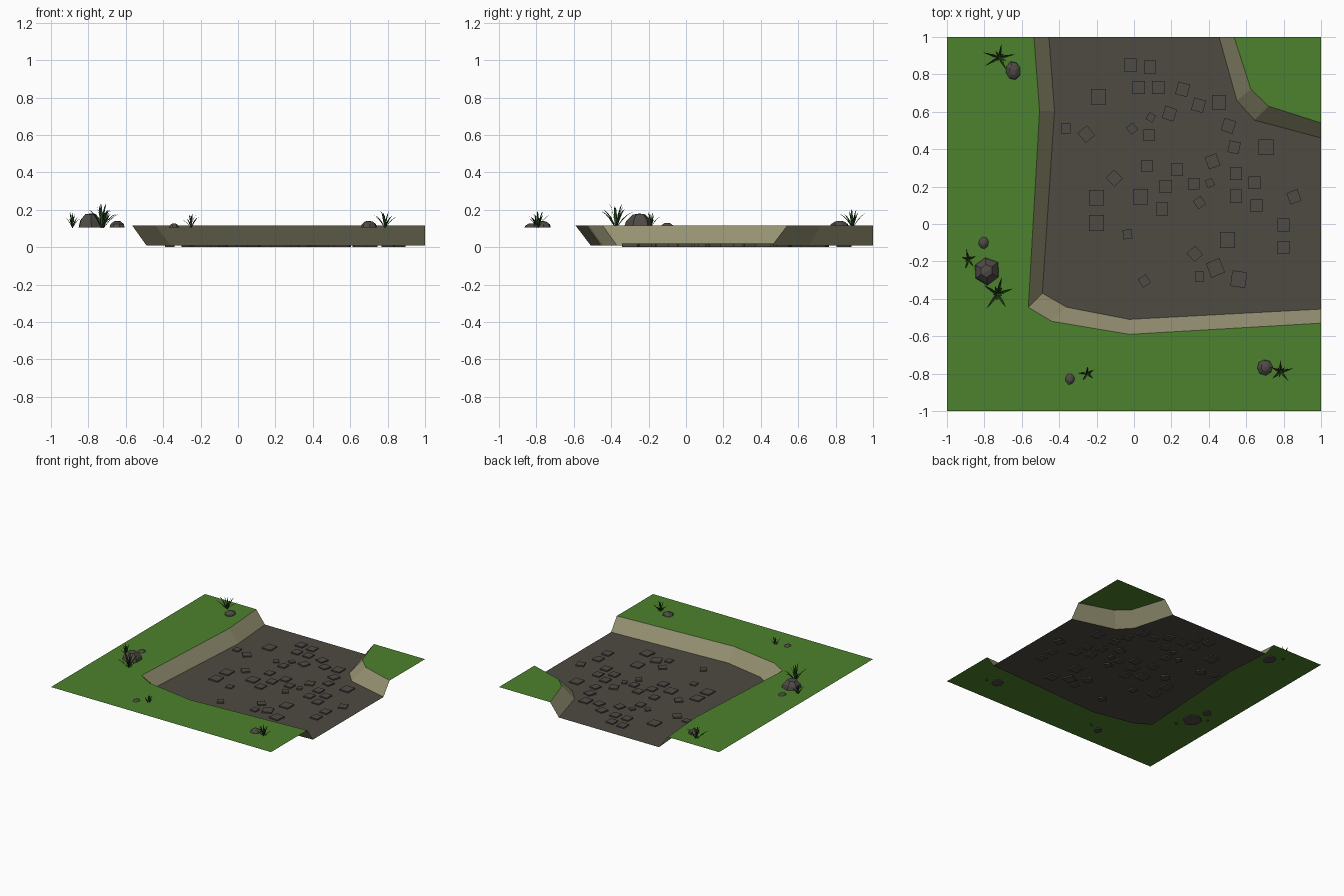
import bpy, bmesh, math, random
from mathutils import Matrix, Vector

if "Cube" in bpy.data.objects:
    bpy.data.objects.remove(bpy.data.objects["Cube"])

random.seed(4)
TOP, FLOOR, BASE = 0.115, 0.01, 0.105


def material(name, r, g, b):
    m = bpy.data.materials.new(name)
    m.diffuse_color = (r, g, b, 1)
    m.use_nodes = True
    m.node_tree.nodes["Principled BSDF"].inputs["Base Color"].default_value = m.diffuse_color
    return m


GRASS = material("grass", 0.073, 0.223, 0.026)
BANK = material("bank_earth", 0.30, 0.285, 0.17)
DIRT = material("dirt", 0.076, 0.069, 0.055)
STONE = material("stone", 0.078, 0.070, 0.061)
LEAF = material("leaf", 0.025, 0.08, 0.015)


def finish(name, bm, mat):
    me = bpy.data.meshes.new(name)
    bm.to_mesh(me)
    bm.free()
    me.materials.append(mat)
    ob = bpy.data.objects.new(name, me)
    bpy.context.collection.objects.link(ob)
    return ob


def sheet(name, polygons, mat):
    # open surface whose faces all look upward
    bm = bmesh.new()
    for poly in polygons:
        f = bm.faces.new([bm.verts.new(p) for p in poly])
        f.normal_update()
        if f.normal.z < 0:
            f.normal_flip()
    bmesh.ops.remove_doubles(bm, verts=bm.verts, dist=0.0005)
    return finish(name, bm, mat)


def at(points, z):
    return [(x, y, z) for x, y in points]


def bank(name, upper, lower):
    u, l = at(upper, TOP), at(lower, FLOOR)
    quads = [(u[i], u[i + 1], l[i + 1], l[i]) for i in range(len(u) - 1)]
    sheet(name, quads, BANK)


# Terrain outlines: upper and lower edge of each bank
main_up = [(-.535, 1), (-.505, .605), (-.565, -.445), (-.44, -.52), (-.025, -.59), (1, -.53)]
main_low = [(-.455, 1), (-.425, .605), (-.49, -.37), (-.36, -.445), (-.025, -.51), (1, -.455)]
corner_up = [(.535, 1), (.625, .72), (.72, .63), (1, .54)]
corner_low = [(.455, 1), (.55, .66), (.645, .555), (1, .46)]

sheet("main_grass", [at(main_up + [(1, -1), (-1, -1), (-1, 1)], TOP)], GRASS)
sheet("corner_grass", [at(corner_up + [(1, 1)], TOP)], GRASS)
bank("main_bank", main_up, main_low)
bank("corner_bank", corner_up, corner_low)
sheet("path_floor", [at(main_low + corner_low[::-1], FLOOR)], DIRT)

# Paving stones: straight ones (x, y, size) and turned ones (x, y, size, degrees)
straight = [
    (-.02, .85, .065), (.085, .84, .065), (.025, .73, .065), (.13, .73, .065),
    (-.19, .68, .08), (.455, .65, .075), (.08, .475, .06), (-.365, .51, .05),
    (.705, .41, .08), (.07, .31, .06), (.23, .29, .065), (.545, .27, .065),
    (.17, .2, .065), (.32, .215, .06), (.645, .22, .065), (-.2, .14, .08),
    (.035, .145, .08), (.15, .08, .065), (.545, .15, .065), (.655, .1, .065),
    (-.2, .005, .08), (.8, -.005, .065), (.8, -.125, .065), (.5, -.085, .08),
    (.35, -.28, .05)]
turned = [
    (.26, .72, .065, -15), (.345, .635, .065, -15), (.19, .59, .065, -18),
    (.09, .57, .04, -28), (-.01, .51, .045, 38), (-.255, .48, .065, 40),
    (.505, .525, .065, -18), (.535, .41, .06, -12), (.42, .335, .065, 20),
    (-.105, .245, .062, 45), (.405, .22, .04, 25), (.35, .115, .05, 35),
    (.855, .145, .062, 20), (-.035, -.055, .048, 6), (.325, -.16, .06, 42),
    (.435, -.235, .078, 22), (.56, -.295, .08, -8), (.055, -.305, .05, 33)]

bm = bmesh.new()
for x, y, s, a in [(*t, 0) for t in straight] + turned:
    m = (Matrix.Translation((x, y, 0.01)) @ Matrix.Rotation(math.radians(a), 4, 'Z')
         @ Matrix.Diagonal((s, s * 1.05, 0.02, 1)))
    bmesh.ops.create_cube(bm, size=1, matrix=m)
finish("paving_stones", bm, STONE)


# Rocks: faceted flat-bottomed domes
def rock(name, x, y, rx, ry, h, sides, turn):
    bm = bmesh.new()
    rings = []
    wobble = [random.uniform(.9, 1.06) for _ in range(sides)]
    for r, z in ((1, 0), (.86, .5), (.45, .92)):
        ring = []
        for i in range(sides):
            a = math.tau * i / sides + turn
            k = r * wobble[i]
            ring.append(bm.verts.new((x + rx * k * math.cos(a), y + ry * k * math.sin(a),
                                      BASE + h * z * random.uniform(.92, 1.05))))
        rings.append(ring)
    tip = bm.verts.new((x + rx * .1, y, BASE + h))
    for lo, hi in zip(rings, rings[1:]):
        for i in range(sides):
            j = (i + 1) % sides
            bm.faces.new((lo[i], lo[j], hi[j], hi[i]))
    for i in range(sides):
        bm.faces.new((rings[-1][i], rings[-1][(i + 1) % sides], tip))
    bm.faces.new(rings[0][::-1])
    finish(name, bm, STONE)


rock("back_rock", -.647, .822, .046, .055, .036, 8, .3)
rock("small_left_rock", -.805, -.10, .03, .036, .025, 8, .2)
rock("large_rock", -.79, -.25, .076, .08, .075, 6, .6)
rock("small_front_rock", -.342, -.828, .031, .035, .022, 8, .5)
rock("front_right_rock", .70, -.765, .047, .047, .035, 8, .1)


# Grass tufts: arching outer blades and upright inner blades
def tuft(name, x, y, rx, ry, h, turn):
    bm = bmesh.new()

    def blade(a, reach, height, width):
        out = Vector((math.cos(a) * rx, math.sin(a) * ry, 0)) * reach
        side = Vector((-math.sin(a), math.cos(a), 0)) * width
        rows = []
        for t, z, w in ((.03, 0, .6), (.4, .55, 1), (.72, .85, .6)):
            c = Vector((x, y, BASE + height * z)) + out * t
            rows.append([bm.verts.new(c - side * w),
                         bm.verts.new(c - Vector((0, 0, width * w * .7))),
                         bm.verts.new(c + side * w)])
        tip = bm.verts.new(Vector((x, y, BASE + height)) + out)
        for p, q in zip(rows, rows[1:]):
            for i in (0, 1):
                bm.faces.new((p[i], p[i + 1], q[i + 1], q[i]))
        for i in (0, 1):
            bm.faces.new((rows[-1][i], rows[-1][i + 1], tip))

    for i in range(5):
        a = turn + math.tau * i / 5 + random.uniform(-.2, .2)
        blade(a, random.uniform(.85, 1.05), h * random.uniform(.55, .75), h * .055)
        blade(a + .6, random.uniform(.25, .5), h * random.uniform(.8, 1), h * .05)
    finish(name, bm, LEAF)


tuft("back_tuft", -.72, .89, .09, .08, .105, .1)
tuft("left_tuft", -.885, -.19, .04, .06, .085, .5)
tuft("large_tuft", -.73, -.375, .09, .10, .135, .2)
tuft("small_front_tuft", -.25, -.80, .048, .045, .075, .4)
tuft("front_right_tuft", .785, -.79, .07, .068, .095, .2)
